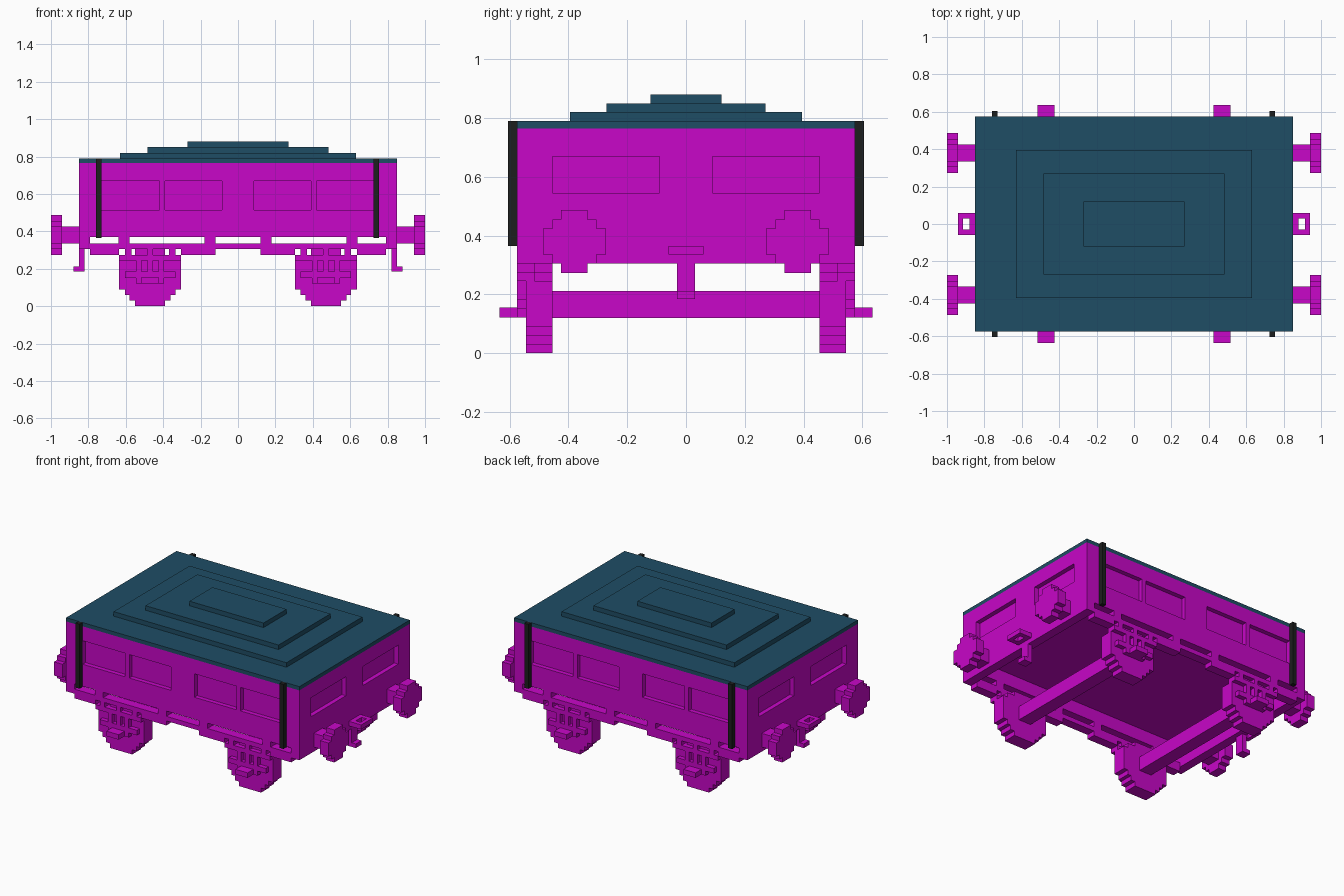
import bpy, bmesh

if "Cube" in bpy.data.objects:
    bpy.data.objects.remove(bpy.data.objects["Cube"])


def material(name, rgb):
    m = bpy.data.materials.new(name)
    m.use_nodes = True
    m.diffuse_color = (*rgb, 1)
    m.node_tree.nodes["Principled BSDF"].inputs["Base Color"].default_value = (*rgb, 1)
    return m


MAGENTA = material("magenta", (0.58, 0.002, 0.58))
BLUE = material("slate_blue", (0.0135, 0.075, 0.13))
BLACK = material("black", (0.012, 0.013, 0.013))


def blocks(name, boxes, mat):
    """One object made of boxes (x0, x1, y0, y1, z0, z1)."""
    bm = bmesh.new()
    for x0, x1, y0, y1, z0, z1 in boxes:
        x0, x1 = sorted((x0, x1))
        y0, y1 = sorted((y0, y1))
        for v in bmesh.ops.create_cube(bm, size=1)["verts"]:
            v.co = (x1 if v.co.x > 0 else x0, y1 if v.co.y > 0 else y0, z1 if v.co.z > 0 else z0)
    me = bpy.data.meshes.new(name)
    bm.to_mesh(me)
    bm.free()
    me.materials.append(mat)
    ob = bpy.data.objects.new(name, me)
    bpy.context.collection.objects.link(ob)
    return ob


def both(spans):
    """Mirror a list of spans about zero."""
    return [(s * a, s * b) for a, b in spans for s in (1, -1)]


X, Y, T = 0.85, 0.575, 0.03          # half length, half width, panel depth
Z0, Z1 = 0.37, 0.765                 # wall bottom and top
FLOOR = 0.455                        # underside of the raised floor

# Solid core whose faces show inside the recessed windows; its underside is the floor
blocks("body_core", [(-X + T, X - T, -Y + T, Y - T, FLOOR, Z1)], MAGENTA)

# Side walls: raised rails and posts that leave recessed windows
for s, side in ((-1, "front"), (1, "back")):
    ya, yb, yc = s * Y, s * (Y - T), s * (Y - 2 * T)
    parts = [(-X, X, ya, yb, Z0, 0.515), (-X, X, ya, yb, 0.67, Z1),
             (-X + T, X - T, yb, yc, Z0, FLOOR),
             (-0.085, 0.085, ya, yb, 0.515, 0.67)]
    parts += [(a, b, ya, yb, 0.515, 0.67) for a, b in both([(0.39, 0.42), (0.73, X)])]
    blocks(side + "_wall", parts, MAGENTA)
    # Sill rail hung below the wall on short posts, with a second rail towards the ends
    sill = [(-X + T, X - T, ya, yc, 0.305, 0.335)]
    sill += [(a, b, ya, yc, 0.335, Z0) for a, b in both([(0.12, 0.18), (0.58, 0.64), (0.79, X)])]
    sill += [(a, b, ya, yc, 0.275, 0.305) for a, b in both([(0.12, 0.305), (0.335, 0.37),
                                                            (0.57, 0.605), (0.635, 0.79)])]
    blocks(side + "_sill", sill, MAGENTA)

# End walls, reaching down to the sill
for s, side in ((-1, "right"), (1, "left")):
    xa, xb, xc = s * X, s * (X - T), s * (X - 2 * T)
    parts = [(xb, xc, -Y + T, Y - T, 0.305, FLOOR),
             (xa, xb, -Y, Y, 0.305, 0.545), (xa, xb, -Y, Y, 0.67, Z1),
             (xa, xb, -0.09, 0.09, 0.545, 0.67)]
    parts += [(xa, xb, a, b, 0.545, 0.67) for a, b in both([(0.455, Y)])]
    blocks(side + "_end_wall", parts, MAGENTA)

    # Coupling ring and hanging hook
    blocks(side + "_coupling", [
        (xa, s * 0.88, -0.06, 0.06, 0.335, 0.365),
        (s * 0.915, s * 0.94, -0.06, 0.06, 0.335, 0.365),
        (s * 0.88, s * 0.915, 0.03, 0.06, 0.335, 0.365),
        (s * 0.88, s * 0.915, -0.06, -0.03, 0.335, 0.365),
        (xa, xb, -0.03, 0.03, 0.185, 0.335),
        (s * 0.82, s * 0.88, -0.03, 0.03, 0.185, 0.212)], MAGENTA)

    # Stepped round buffers on square stems
    for t, end in ((-1, "front"), (1, "back")):
        c = t * 0.38
        disc = [(s * 0.94, s, c - w, c + w, 0.38 - h, 0.38 + h)
                for w, h in ((0.045, 0.107), (0.075, 0.075), (0.107, 0.045))]
        blocks(f"{side}_{end}_buffer",
               disc + [(xa, s * 0.94, c - 0.045, c + 0.045, 0.335, 0.425)], MAGENTA)

# Stepped roof
roof = [(X, Y, Z1, 0.79), (0.63, 0.395, 0.79, 0.82), (0.485, 0.27, 0.82, 0.85), (0.27, 0.12, 0.85, 0.88)]
blocks("roof", [(-x, x, -y, y, a, b) for x, y, a, b in roof], BLUE)

# Dark vertical straps
for x, end in ((-0.745, "right"), (0.74, "left")):
    for s, side in ((-1, "front"), (1, "back")):
        blocks(f"{side}_{end}_strap",
               [(x - 0.0145, x + 0.0145, s * Y, s * 0.605, 0.365, 0.79)], BLACK)

# Wheelsets: half widths of each wheel layer from the ground up
LAYERS = [(0, 0.03, 0.08), (0.03, 0.06, 0.11), (0.06, 0.09, 0.135),
          (0.09, 0.245, 0.165), (0.245, 0.275, 0.135), (0.275, 0.305, 0.08)]
for cx, end in ((-0.47, "right"), (0.47, "left")):
    blocks(end + "_axle", [(cx - 0.045, cx + 0.045, -0.455, 0.455, 0.12, 0.212)], MAGENTA)
    for s, side in ((-1, "front"), (1, "back")):
        blocks(f"{side}_{end}_wheel",
               [(cx - w, cx + w, s * 0.455, s * 0.545, a, b) for a, b, w in LAYERS], MAGENTA)
        # Axle box, its guard and the leaf spring above
        ya, yb = s * 0.545, s * Y
        guard = [(cx - 0.045, cx + 0.045, ya, s * 0.635, 0.122, 0.155),
                 (cx - 0.135, cx + 0.135, ya, yb, 0.152, 0.185),
                 (cx - 0.015, cx + 0.015, ya, yb, 0.122, 0.305),
                 (cx - 0.165, cx + 0.165, s * 0.515, yb, 0.245, 0.275)]
        guard += [(cx + a, cx + b, ya, yb, 0.122, 0.245) for a, b in both([(0.045, 0.075)])]
        blocks(f"{side}_{end}_axle_guard", guard, MAGENTA)
